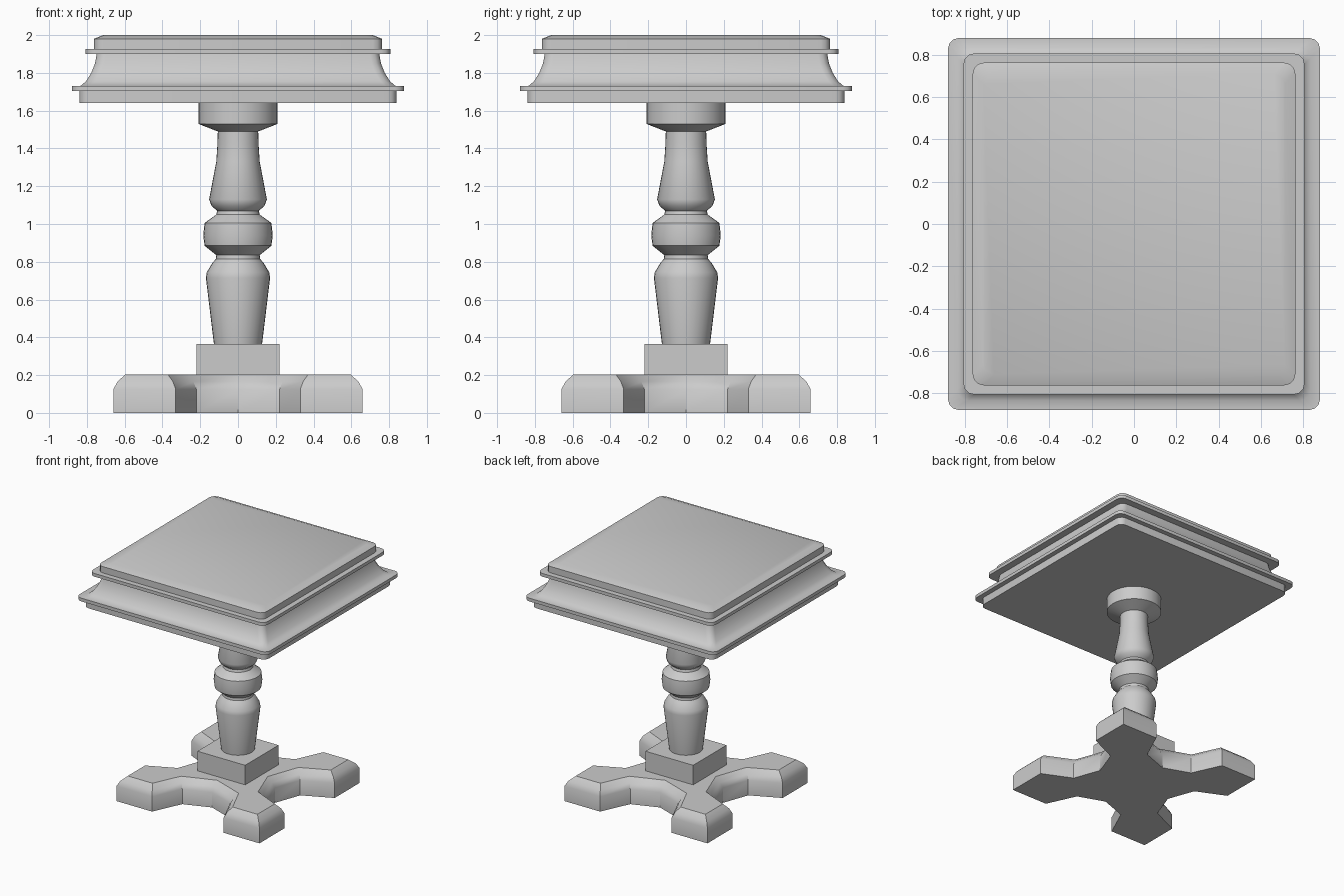
import bpy, bmesh, math
from mathutils import Vector

if "Cube" in bpy.data.objects:
    bpy.data.objects.remove(bpy.data.objects["Cube"])


def loft(name, rings, angle=35):
    """Skin a stack of equal-length closed rings and cap both ends."""
    bm = bmesh.new()
    loops = [[bm.verts.new(p) for p in ring] for ring in rings]
    n = len(loops[0])
    for a, b in zip(loops, loops[1:]):
        for i in range(n):
            j = (i + 1) % n
            bm.faces.new((a[i], a[j], b[j], b[i]))
    bm.faces.new(loops[0])
    bm.faces.new(loops[-1])
    bmesh.ops.recalc_face_normals(bm, faces=bm.faces[:])
    mesh = bpy.data.meshes.new(name)
    bm.to_mesh(mesh)
    bm.free()
    ob = bpy.data.objects.new(name, mesh)
    bpy.context.collection.objects.link(ob)
    bpy.ops.object.select_all(action='DESELECT')
    ob.select_set(True)
    bpy.context.view_layer.objects.active = ob
    bpy.ops.object.shade_smooth_by_angle(angle=math.radians(angle))
    return ob


def rounded_square(h, z, r=0.05, seg=3):
    pts = []
    for k in range(4):
        base = math.pi / 2 * k
        cx = (h - r) * (1 if k in (0, 3) else -1)
        cy = (h - r) * (1 if k < 2 else -1)
        for s in range(seg + 1):
            a = base + math.pi / 2 * s / seg
            pts.append((cx + r * math.cos(a), cy + r * math.sin(a), z))
    return pts


def circle(r, z, n=32):
    return [(r * math.cos(2 * math.pi * i / n), r * math.sin(2 * math.pi * i / n), z)
            for i in range(n)]


def inset(poly, d, z):
    """Mitred inward offset of a counter-clockwise outline."""
    out = []
    for i, p in enumerate(poly):
        e1 = (p - poly[i - 1]).normalized()
        e2 = (poly[(i + 1) % len(poly)] - p).normalized()
        n1, n2 = Vector((-e1.y, e1.x)), Vector((-e2.y, e2.x))
        q = p + (n1 + n2) * d / (1 + n1.dot(n2))
        out.append((q.x, q.y, z))
    return out


# Moulded square top: half width, height
top_profile = [(0.84, 1.64), (0.84, 1.703), (0.88, 1.703), (0.88, 1.73), (0.835, 1.73),
               (0.805, 1.755), (0.777, 1.80), (0.757, 1.85), (0.748, 1.90),
               (0.807, 1.90), (0.807, 1.927), (0.763, 1.927), (0.763, 1.98), (0.713, 2.0)]
loft("table_top", [rounded_square(h, z) for h, z in top_profile])

# Turned column: radius, height
column_profile = [(0.127, 0.36), (0.17, 0.715), (0.165, 0.745), (0.135, 0.795), (0.117, 0.815),
                  (0.115, 0.835), (0.177, 0.885), (0.184, 0.94), (0.177, 1.005), (0.115, 1.05),
                  (0.11, 1.07), (0.14, 1.095), (0.153, 1.13), (0.115, 1.33), (0.109, 1.42),
                  (0.107, 1.49), (0.21, 1.53), (0.21, 1.645)]
loft("column", [circle(r, z) for r, z in column_profile])

# Square plinth block
loft("plinth", [[(x * 0.22, y * 0.22, z) for x, y in ((-1, -1), (1, -1), (1, 1), (-1, 1))]
                for z in (0.19, 0.365)])

# Four-footed base: one quarter outline turned around the centre
quarter = [(0.34, 0), (0.42, 0.22), (0.66, 0.33), (0.66, 0.66), (0.33, 0.66), (0.22, 0.42)]
outline = []
for k in range(4):
    for x, y in quarter:
        for _ in range(k):
            x, y = -y, x
        outline.append(Vector((x, y)))
loft("footed_base", [inset(outline, d, z) for d, z in
                     ((0, 0), (0, 0.125), (0.022, 0.165), (0.062, 0.202))])
